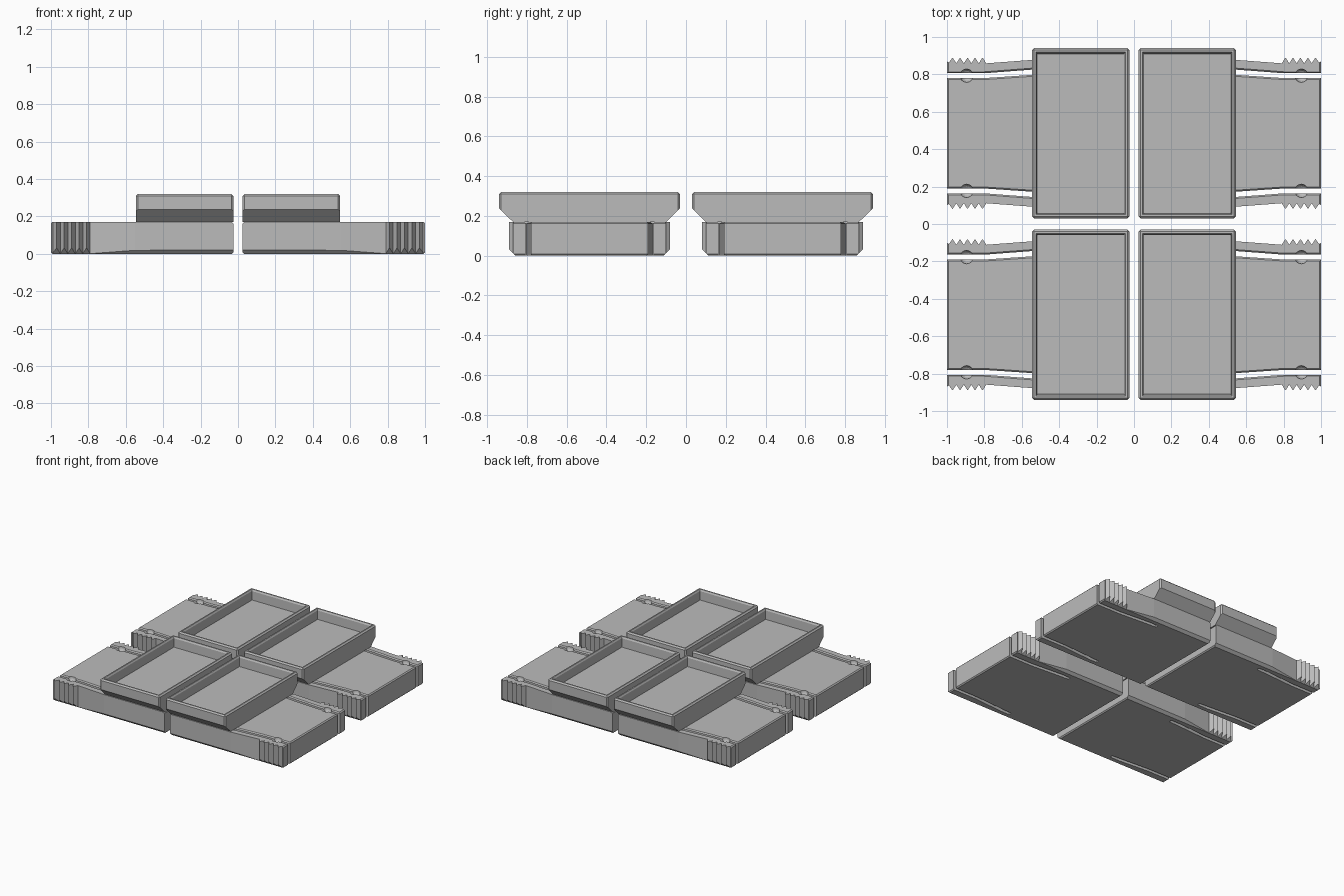
import bpy, bmesh
from mathutils import Vector

if "Cube" in bpy.data.objects:
    bpy.data.objects.remove(bpy.data.objects["Cube"])

grey = bpy.data.materials.new("plain grey")
grey.diffuse_color = (0.5, 0.5, 0.5, 1)
grey.use_nodes = True
grey.node_tree.nodes["Principled BSDF"].inputs["Base Color"].default_value = grey.diffuse_color

YC = 0.485          # centre of one clip along y
X0, X1 = 0.025, 1.0  # inner and outer ends
TOP = 0.17


def make_object(name, bm):
    bmesh.ops.recalc_face_normals(bm, faces=bm.faces[:])
    me = bpy.data.meshes.new(name)
    bm.to_mesh(me)
    bm.free()
    me.materials.append(grey)
    ob = bpy.data.objects.new(name, me)
    bpy.context.collection.objects.link(ob)
    return ob


def clip_body():
    # half outline: outer end, slot, sprung arm with teeth, straight inner part
    slot_in = [(X1, 0.295), (0.80, 0.295), (0.55, 0.312), (0.47, 0.316)]
    slot_out = [(0.47, 0.340), (0.55, 0.340), (0.80, 0.321), (X1, 0.321)]
    teeth = [(X1, 0.385), (0.99, 0.378)]
    for i in range(5):
        x = 0.99 - 0.04 * i
        teeth += [(x - 0.02, 0.405), (x - 0.04, 0.374)]
    half = slot_in + slot_out + teeth + [(0.55, 0.392), (X0, 0.393)]
    outline = half + [(x, -y) for x, y in reversed(half)]
    bm = bmesh.new()
    base = bm.faces.new([bm.verts.new((x, y, 0)) for x, y in outline])
    ext = bmesh.ops.extrude_face_region(bm, geom=[base])
    for v in ext["geom"]:
        if isinstance(v, bmesh.types.BMVert):
            v.co.z = TOP
    bmesh.ops.recalc_face_normals(bm, faces=bm.faces[:])

    # softened rims on the ends and along the slots
    def soft(e):
        a, b = (v.co for v in e.verts)
        if abs(a.z - b.z) > 0.01:
            return False
        end = min(a.x, b.x) > 0.999 or max(a.x, b.x) < X0 + 0.001
        slot = a.z > 0.1 and all(0.29 < abs(c.y) < 0.345 and c.x > 0.4 for c in (a, b))
        return end or slot
    bmesh.ops.bevel(bm, geom=[e for e in bm.edges if soft(e)], offset=0.008,
                    segments=1, affect='EDGES')

    # sloping underside along both long edges
    for s in (1, -1):
        cut = bmesh.ops.bisect_plane(bm, geom=bm.verts[:] + bm.edges[:] + bm.faces[:],
                                     plane_co=(0, s * 0.373, 0),
                                     plane_no=Vector((0, s, -1)).normalized(),
                                     clear_outer=True)
        edges = [g for g in cut["geom_cut"] if isinstance(g, bmesh.types.BMEdge)]
        bmesh.ops.holes_fill(bm, edges=edges, sides=0)
    return make_object("clip_body", bm)


def tray():
    # side profile with flared underside, swept along x
    xa, xb, h = X0, 0.545, 0.455
    prof = [(-0.385, TOP), (0.385, TOP), (h, 0.238), (h, 0.32), (-h, 0.32), (-h, 0.238)]
    bm = bmesh.new()
    a = [bm.verts.new((xa, y, z)) for y, z in prof]
    b = [bm.verts.new((xb, y, z)) for y, z in prof]
    bm.faces.new(a)
    bm.faces.new(b[::-1])
    for i in range(6):
        j = (i + 1) % 6
        bm.faces.new((a[i], b[i], b[j], a[j]))
    bmesh.ops.recalc_face_normals(bm, faces=bm.faces[:])
    rim = [e for e in bm.edges if all(v.co.z > 0.31 for v in e.verts)]
    posts = [e for e in bm.edges
             if abs(e.verts[0].co.z - e.verts[1].co.z) > 0.08]
    bmesh.ops.bevel(bm, geom=rim + posts, offset=0.01, segments=1, affect='EDGES')
    # recessed floor with a sloping lip
    top = max((f for f in bm.faces if f.normal.z > 0.99), key=lambda f: f.calc_area())
    for width, drop in ((0.014, 0), (0.010, 0.012), (0.004, 0.068)):
        bmesh.ops.inset_region(bm, faces=[top], thickness=width, depth=0)
        for v in top.verts:
            v.co.z -= drop
    return make_object("tray", bm)


# round dimples where the slots meet the top
bm = bmesh.new()
for s in (1, -1):
    r = bmesh.ops.create_uvsphere(bm, u_segments=16, v_segments=8, radius=0.036)
    bmesh.ops.translate(bm, verts=r["verts"], vec=(0.895, s * 0.308, TOP))
dimples = make_object("dimple_cutter", bm)
dimples.hide_render = True
dimples.hide_viewport = True

body, dish = clip_body(), tray()
cut = body.modifiers.new("dimples", 'BOOLEAN')
cut.operation = 'DIFFERENCE'
cut.object = dimples
bpy.context.view_layer.update()
cut_mesh = bpy.data.meshes.new_from_object(
    body.evaluated_get(bpy.context.evaluated_depsgraph_get()))
body.modifiers.clear()
body.data = cut_mesh
bpy.data.objects.remove(dimples)

# four copies, mirrored left-right and placed front and back
for part in (body, dish):
    part.location.y = YC
    for sx, sy in ((-1, 1), (1, -1), (-1, -1)):
        me = part.data.copy()
        bm = bmesh.new()
        bm.from_mesh(me)
        bmesh.ops.scale(bm, vec=(sx, 1, 1), verts=bm.verts)
        if sx < 0:
            bmesh.ops.reverse_faces(bm, faces=bm.faces[:])
        bm.to_mesh(me)
        bm.free()
        ob = bpy.data.objects.new(part.name, me)
        ob.location.y = sy * YC
        bpy.context.collection.objects.link(ob)
